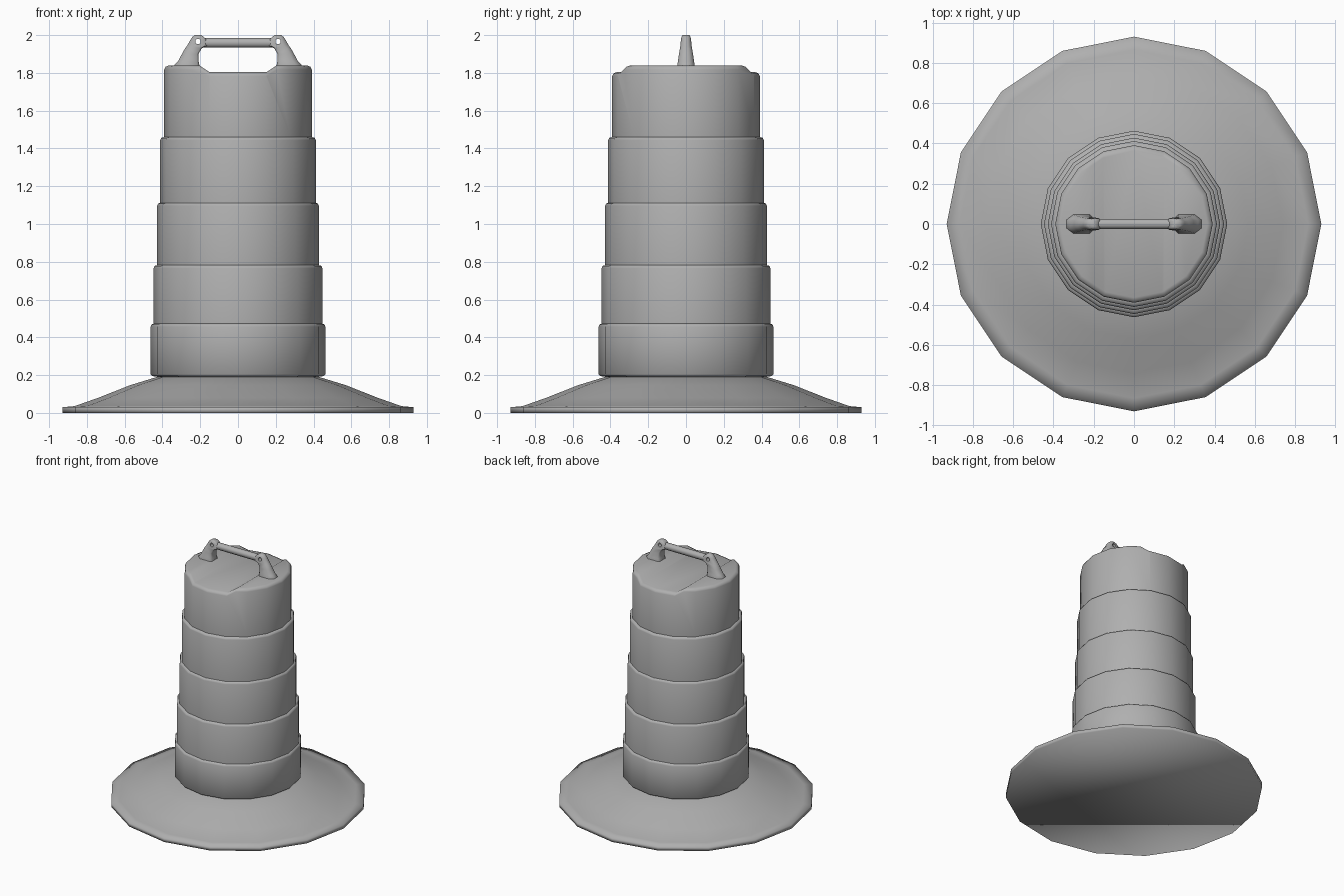
import bpy, bmesh, math

if "Cube" in bpy.data.objects:
    bpy.data.objects.remove(bpy.data.objects["Cube"])

SIDES = 16

# Mid-grey plastic
grey = bpy.data.materials.new("mid_grey")
grey.diffuse_color = (0.43, 0.43, 0.43, 1)
grey.use_nodes = True
grey.node_tree.nodes["Principled BSDF"].inputs["Base Color"].default_value = grey.diffuse_color


def finish(bm, name, angle):
    """Turn a bmesh into a named, smooth-by-angle object."""
    bmesh.ops.recalc_face_normals(bm, faces=bm.faces[:])
    me = bpy.data.meshes.new(name)
    bm.to_mesh(me)
    bm.free()
    me.materials.append(grey)
    ob = bpy.data.objects.new(name, me)
    bpy.context.collection.objects.link(ob)
    bpy.ops.object.select_all(action='DESELECT')
    ob.select_set(True)
    bpy.context.view_layer.objects.active = ob
    bpy.ops.object.shade_smooth_by_angle(angle=math.radians(angle))
    return ob


def loft(rings):
    """Skin closed rings of points and cap both ends."""
    bm = bmesh.new()
    rows = [[bm.verts.new(p) for p in ring] for ring in rings]
    for a, b in zip(rows, rows[1:]):
        n = len(a)
        for i in range(n):
            bm.faces.new((a[i], a[(i + 1) % n], b[(i + 1) % n], b[i]))
    bm.faces.new(rows[0])
    bm.faces.new(rows[-1])
    return bm


def lathe(profile):
    step = 2 * math.pi / SIDES
    return loft([[(r * math.cos(i * step), r * math.sin(i * step), z)
                  for i in range(SIDES)] for r, z in profile])


# Weighted base skirt
finish(lathe([(0.93, 0), (0.93, 0.03), (0.865, 0.036),
              (0.74, 0.08), (0.57, 0.147), (0.43, 0.19), (0.38, 0.195)]), "base", 100)

# Stepped drum, each band slightly narrower than the one below
profile = [(0.40, 0.17), (0.42, 0.19), (0.455, 0.195)]
bottom = 0.205
for r, top, nxt in [(0.463, 0.472, 0.447), (0.447, 0.782, 0.428),
                    (0.428, 1.112, 0.412), (0.412, 1.46, 0.391)]:
    profile += [(r, bottom), (r, top - 0.016), (r - 0.005, top - 0.004), (nxt, top)]
    bottom = top + 0.004
profile += [(0.391, bottom), (0.391, 1.818), (0.384, 1.832), (0.365, 1.84)]
bm = lathe(profile)

# Shallow channel across the lid, under the handle
for x in (-0.205, -0.152, 0.152, 0.205):
    faces = [f for f in bm.faces if f.calc_center_median().z > 1.822]
    geom = set(faces)
    for f in faces:
        geom.update(f.edges)
        geom.update(f.verts)
    bmesh.ops.bisect_plane(bm, geom=list(geom), plane_co=(x, 0, 0), plane_no=(1, 0, 0))
for v in bm.verts:
    if v.co.z > 1.8 and abs(v.co.x) < 0.155:
        v.co.z -= 0.035
finish(bm, "drum", 62)

# Handle leg: chamfered sections given as (z, inner x, outer x, half width)
sections = [(1.80, 0.205, 0.335, 0.046), (1.843, 0.205, 0.335, 0.046),
            (1.86, 0.208, 0.318, 0.043), (1.90, 0.210, 0.297, 0.037),
            (1.93, 0.192, 0.280, 0.032), (1.943, 0.165, 0.270, 0.030),
            (1.975, 0.168, 0.252, 0.027), (1.99, 0.180, 0.242, 0.024),
            (2.0, 0.195, 0.228, 0.019)]
rings = []
for z, a, b, w in sections:
    c = (b - a) * 0.25
    rings.append([(a, -w * 0.7, z), (a + c * 0.4, -w, z), (b - c, -w, z), (b, -w * 0.45, z),
                  (b, w * 0.45, z), (b - c, w, z), (a + c * 0.4, w, z), (a, w * 0.7, z)])
leg = finish(loft(rings), "handle_legs", 58)

# Small hole through each leg
bpy.ops.mesh.primitive_cylinder_add(vertices=12, radius=0.014, depth=0.2,
                                    location=(0.212, 0, 1.966),
                                    rotation=(math.pi / 2, 0, 0))
cutter = bpy.context.object
cutter.name = "hole_cutter"
cutter.hide_render = True
cutter.data.materials.append(grey)
hole = leg.modifiers.new("Hole", 'BOOLEAN')
hole.operation = 'DIFFERENCE'
hole.object = cutter
mirror = leg.modifiers.new("Mirror", 'MIRROR')
mirror.use_axis = (True, False, False)
bpy.context.view_layer.objects.active = leg
bpy.ops.object.modifier_apply(modifier="Hole")
bpy.ops.object.modifier_apply(modifier="Mirror")
bpy.data.objects.remove(cutter)

# Handle grip bar
finish(loft([[(x, 0.027 * math.cos(i * math.pi / 4 + math.pi / 8),
               1.959 + 0.027 * math.sin(i * math.pi / 4 + math.pi / 8))
              for i in range(8)] for x in (-0.185, 0.185)]), "handle_grip", 50)
